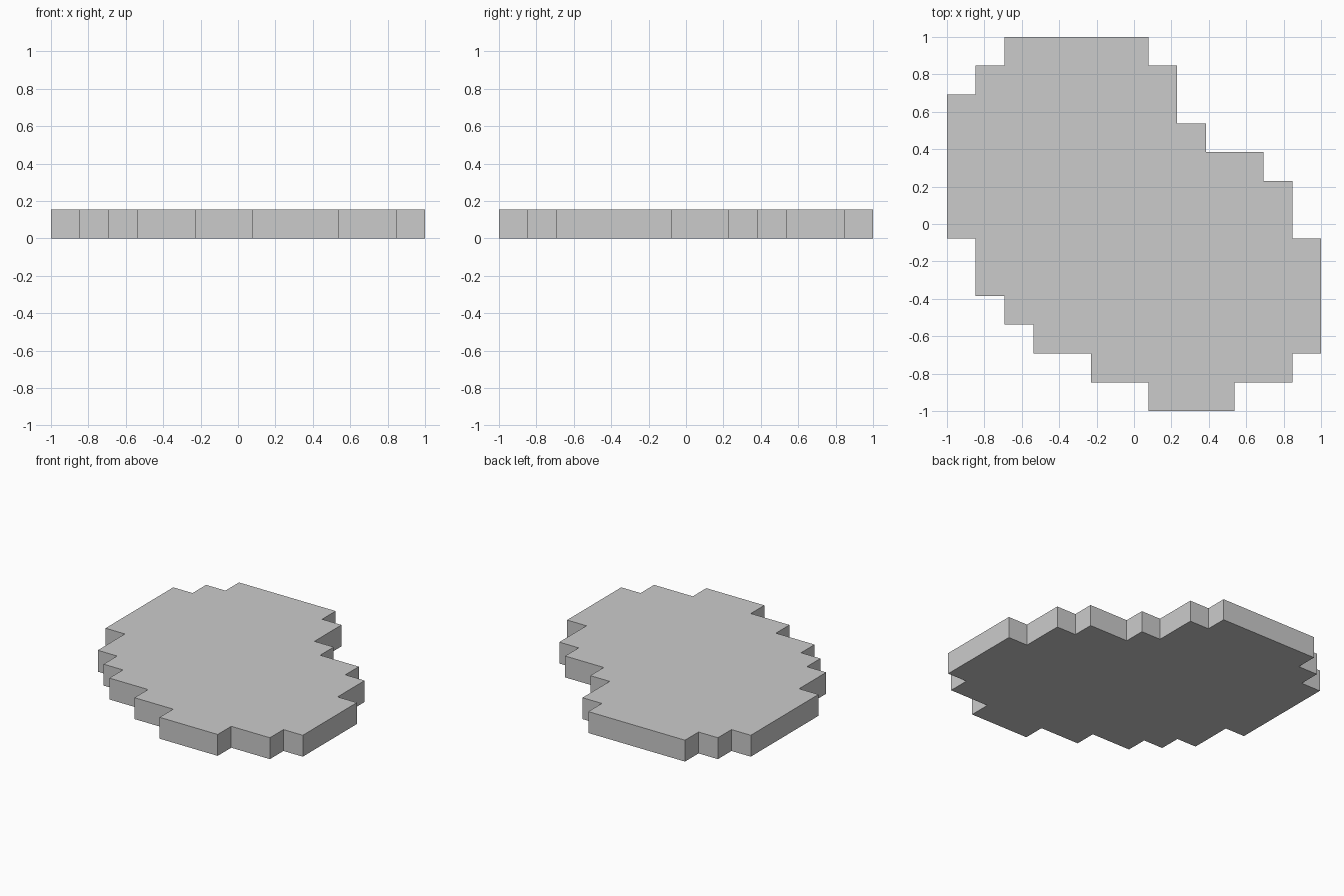
import bpy
import bmesh

if "Cube" in bpy.data.objects:
    bpy.data.objects.remove(bpy.data.objects["Cube"])

CELL = 2 / 13  # the slab follows a 13 x 13 square grid and is one cell thick

# (first row, last row, left column, right column) from front to back
SPANS = [
    (0, 1, 7, 10), (1, 2, 5, 12), (2, 3, 3, 13), (3, 4, 2, 13),
    (4, 6, 1, 13), (6, 8, 0, 12), (8, 9, 0, 11), (9, 10, 0, 9),
    (10, 11, 0, 8), (11, 12, 1, 8), (12, 13, 2, 7),
]


def stepped_outline(spans):
    """Counter-clockwise outline: up the right steps, down the left steps."""
    right = [(r, y) for y0, y1, l, r in spans for y in (y0, y1)]
    left = [(l, y) for y0, y1, l, r in reversed(spans) for y in (y1, y0)]
    pts = list(dict.fromkeys(right + left))
    n = len(pts)

    def is_corner(i):
        (ax, ay), (bx, by), (cx, cy) = pts[i - 1], pts[i], pts[(i + 1) % n]
        return (bx - ax) * (cy - by) != (by - ay) * (cx - bx)

    return [pts[i] for i in range(n) if is_corner(i)]


# Stepped slab: outline extruded one cell upwards
bm = bmesh.new()
base = bm.faces.new([bm.verts.new((x * CELL - 1, y * CELL - 1, 0))
                     for x, y in stepped_outline(SPANS)])
top = bmesh.ops.extrude_face_region(bm, geom=[base], use_keep_orig=True)["geom"]
bmesh.ops.translate(bm, vec=(0, 0, CELL),
                    verts=[v for v in top if isinstance(v, bmesh.types.BMVert)])
bmesh.ops.recalc_face_normals(bm, faces=bm.faces)

mesh = bpy.data.meshes.new("stepped_slab")
bm.to_mesh(mesh)
bm.free()
slab = bpy.data.objects.new("stepped_slab", mesh)
bpy.context.collection.objects.link(slab)
